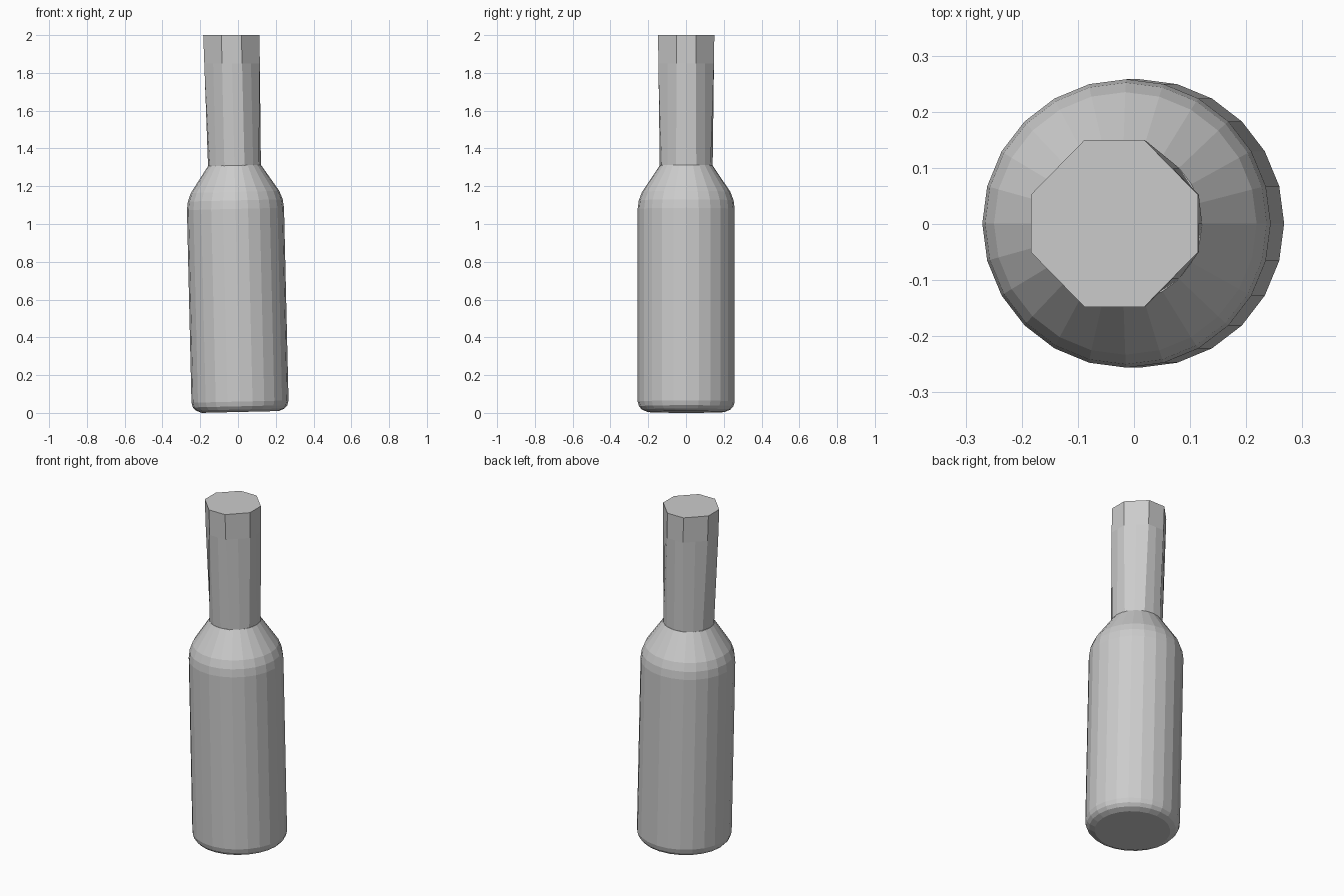
import bpy, bmesh
from math import sin, cos, tau

if "Cube" in bpy.data.objects:
    bpy.data.objects.remove(bpy.data.objects["Cube"])

LEAN = 0.0235  # the whole bottle leans slightly towards -x


def axis_x(z):
    return 0.012 - LEAN * z


def circle(r, n):
    return [(r * cos(tau * i / n), r * sin(tau * i / n)) for i in range(n)]


def octagon(a, b, c):
    # Chamfered square with edge midpoints, 16 points starting on +x
    corners = [(a, -c), (a, c), (b, a), (-b, a), (-a, c), (-a, -c), (-b, -a), (b, -a)]
    pts = []
    for i, p in enumerate(corners):
        q = corners[(i + 1) % 8]
        pts += [((p[0] + q[0]) / 2, (p[1] + q[1]) / 2), q]
    return pts


def loft(name, sections, tilt):
    """Skin a stack of (z, outline) sections and cap both ends."""
    bm = bmesh.new()
    rings = [[bm.verts.new((axis_x(z) + x, y + 0.001, z + tilt * x)) for x, y in pts]
             for z, pts in sections]
    for low, high in zip(rings, rings[1:]):
        n = len(low)
        for i in range(n):
            j = (i + 1) % n
            bm.faces.new((low[i], low[j], high[j], high[i]))
    bm.faces.new(rings[0][::-1])
    bm.faces.new(rings[-1])
    bmesh.ops.recalc_face_normals(bm, faces=bm.faces)
    mesh = bpy.data.meshes.new(name)
    bm.to_mesh(mesh)
    bm.free()
    obj = bpy.data.objects.new(name, mesh)
    bpy.context.collection.objects.link(obj)
    return obj


# Body: rounded base, straight wall, sloping shoulder
profile = [(0.205, 0.005), (0.235, 0.018), (0.25, 0.035), (0.257, 0.06),
           (0.257, 1.08), (0.251, 1.125), (0.234, 1.17), (0.14, 1.31)]
loft("bottle_body", [(z, circle(r, 24)) for r, z in profile], LEAN)

# Neck: round at the shoulder, octagonal at the mouth
loft("bottle_neck", [(1.305, circle(0.14, 16)),
                     (1.85, octagon(0.147, 0.053, 0.051)),
                     (2.0, octagon(0.149, 0.053, 0.051))], 0.0)
